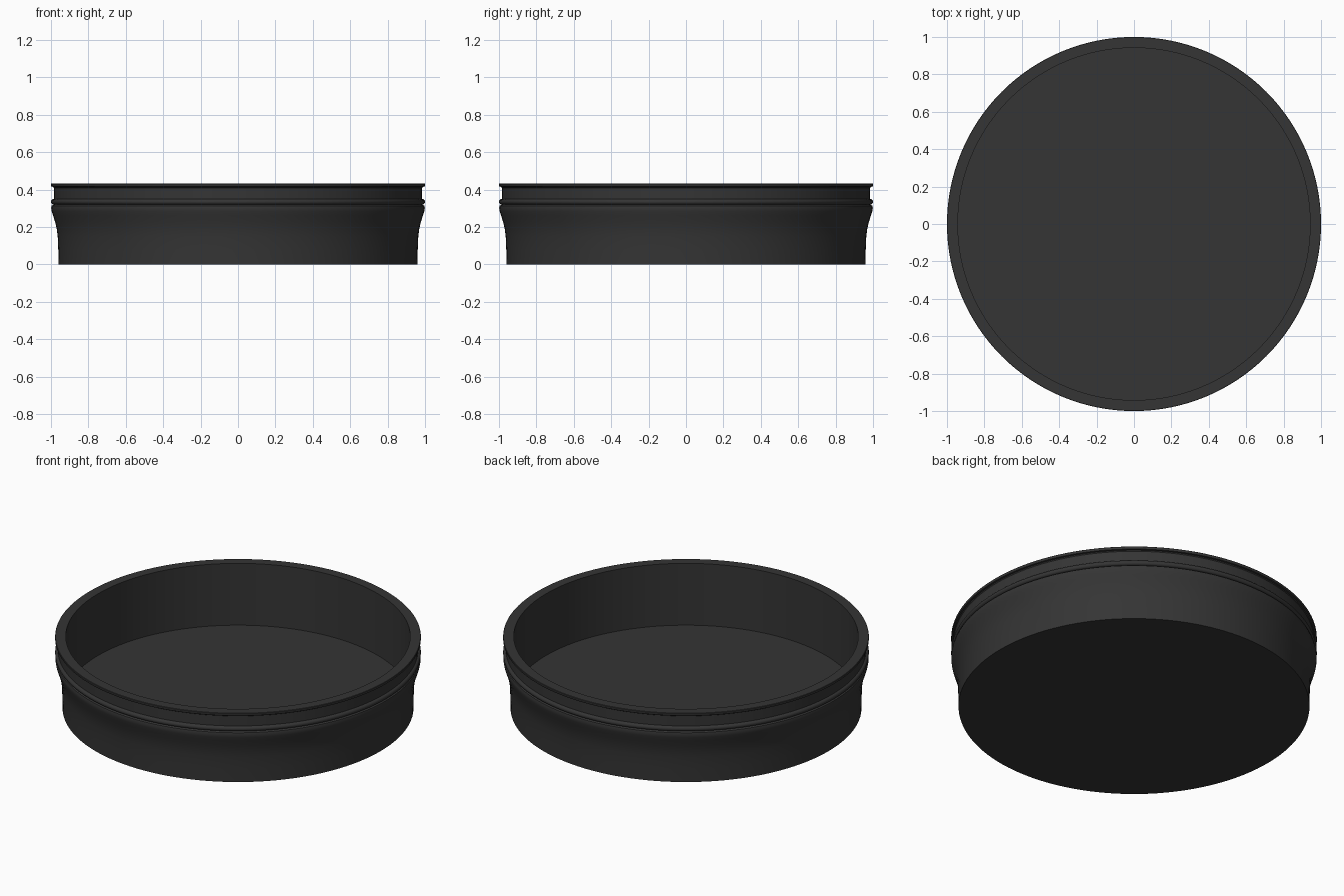
import bpy, bmesh, math

if "Cube" in bpy.data.objects:
    bpy.data.objects.remove(bpy.data.objects["Cube"])

SEGMENTS = 128


def lathe(name, profile, material):
    """Spin an (r, z) profile, starting and ending on the axis, around z."""
    bm = bmesh.new()
    verts = [bm.verts.new((r, 0, z)) for r, z in profile]
    edges = [bm.edges.new(pair) for pair in zip(verts, verts[1:])]
    bmesh.ops.spin(bm, geom=verts + edges, cent=(0, 0, 0), axis=(0, 0, 1),
                   angle=2 * math.pi, steps=SEGMENTS)
    bmesh.ops.remove_doubles(bm, verts=bm.verts, dist=1e-5)
    bmesh.ops.recalc_face_normals(bm, faces=bm.faces)
    mesh = bpy.data.meshes.new(name)
    bm.to_mesh(mesh)
    bm.free()
    mesh.materials.append(material)
    obj = bpy.data.objects.new(name, mesh)
    bpy.context.collection.objects.link(obj)
    bpy.context.view_layer.objects.active = obj
    obj.select_set(True)
    bpy.ops.object.shade_smooth_by_angle(angle=math.radians(35))
    obj.select_set(False)
    return obj


black = bpy.data.materials.new("black_plastic")
black.diffuse_color = (0.035, 0.035, 0.035, 1)
black.use_nodes = True
black.node_tree.nodes["Principled BSDF"].inputs["Base Color"].default_value = black.diffuse_color

# underside and flared outer wall
outer = [(0, 0), (0.96, 0), (0.961, 0.08), (0.964, 0.15), (0.969, 0.19),
         (0.978, 0.228), (0.989, 0.262), (0.996, 0.285), (0.999, 0.302),
         (0.996, 0.314), (0.986, 0.319)]

# rounded bead around the wall
bead = [(0.985 + 0.015 * math.cos(a), 0.335 + 0.015 * math.sin(a))
        for a in (math.radians(-90 + 18 * i) for i in range(11))]

# neck, rim lip, inner wall and floor
inner = [(0.985, 0.41), (0.989, 0.415), (0.998, 0.417), (1.0, 0.42), (1.0, 0.431),
         (0.998, 0.433), (0.942, 0.433), (0.942, 0.06), (0, 0.06)]

lathe("round_tray", outer + bead + inner, black)
